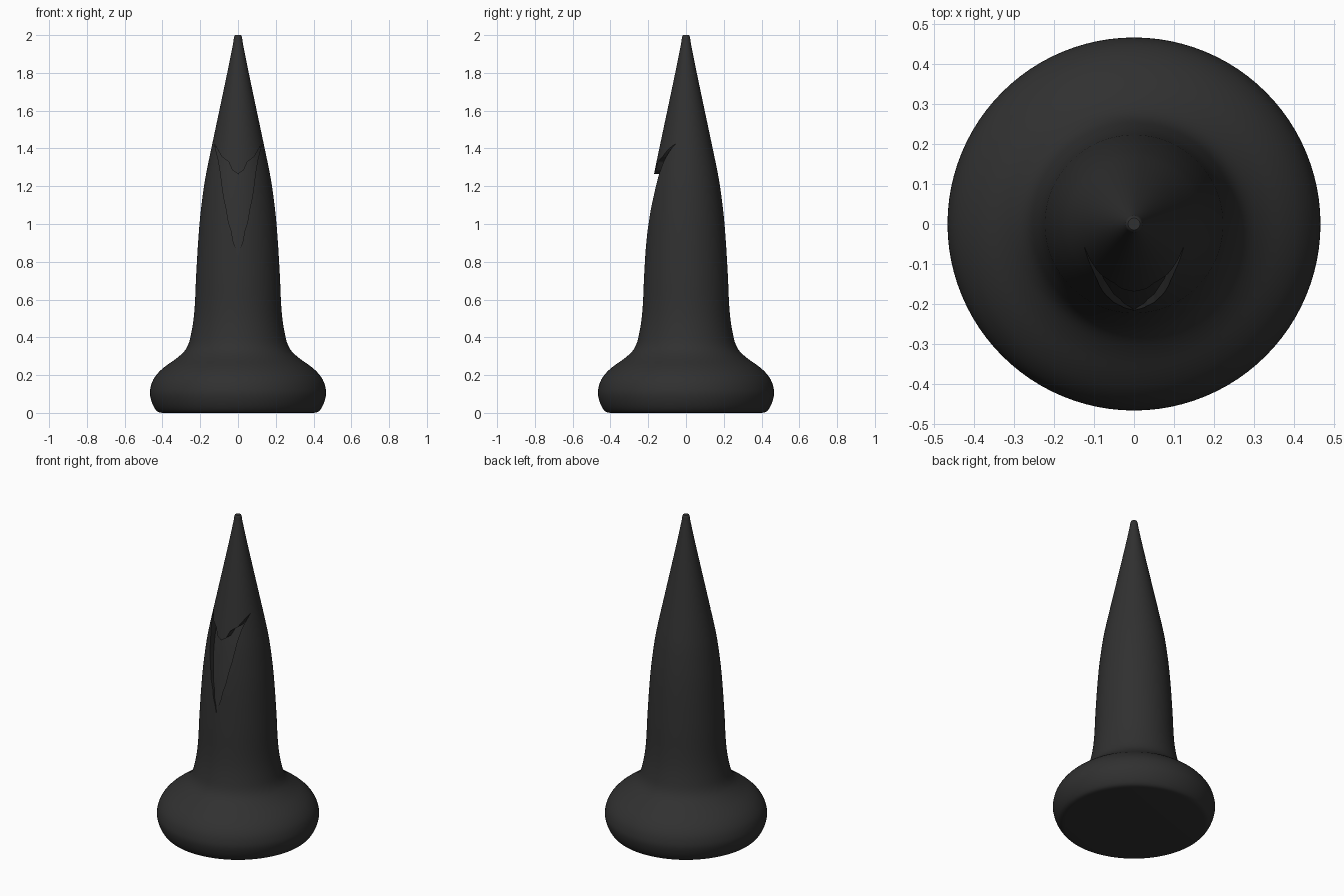
import bpy, bmesh, math
from mathutils import Vector

if "Cube" in bpy.data.objects:
    bpy.data.objects.remove(bpy.data.objects["Cube"])

black = bpy.data.materials.new("matte black")
black.diffuse_color = (0.03, 0.03, 0.03, 1)
black.use_nodes = True
black.node_tree.nodes["Principled BSDF"].inputs["Base Color"].default_value = black.diffuse_color

# (radius, height) of the turned outline
PROFILE = [(.40, 0), (.428, .008), (.452, .045), (.466, .095), (.463, .135), (.449, .175),
           (.42, .215), (.38, .25), (.33, .285), (.288, .322), (.264, .36), (.25, .41),
           (.236, .49), (.228, .58), (.223, .70), (.217, .81), (.21, .92), (.199, 1.05),
           (.18, 1.20), (.162, 1.30), (.137, 1.42), (.099, 1.60), (.057, 1.80),
           (.027, 1.95), (.021, 1.99), (.015, 2.0)]


def refine(pts, n=3):
    """Catmull-Rom smoothing of the outline."""
    out = []
    for i in range(len(pts) - 1):
        a, b, c, d = (Vector(pts[min(max(k, 0), len(pts) - 1)]) for k in range(i - 1, i + 3))
        for s in range(n):
            t = s / n
            out.append(0.5 * (2 * b + (c - a) * t + (2 * a - 5 * b + 4 * c - d) * t * t
                              + (3 * b - a - 3 * c + d) * t ** 3))
    return out + [Vector(pts[-1])]


def finish(name, bm):
    bmesh.ops.recalc_face_normals(bm, faces=bm.faces)
    me = bpy.data.meshes.new(name)
    bm.to_mesh(me)
    bm.free()
    ob = bpy.data.objects.new(name, me)
    bpy.context.collection.objects.link(ob)
    me.materials.append(black)
    return ob


def lathe(name, pts, seg=96, lean=None):
    bm = bmesh.new()
    rings = []
    for r, z in pts:
        dy = lean(z) if lean else 0
        rings.append([bm.verts.new((r * math.cos(2 * math.pi * i / seg),
                                    r * math.sin(2 * math.pi * i / seg) + dy, z))
                      for i in range(seg)])
    for lo, hi in zip(rings, rings[1:]):
        for i in range(seg):
            j = (i + 1) % seg
            bm.faces.new((lo[i], lo[j], hi[j], hi[i]))
    bm.faces.new(rings[0][::-1])
    bm.faces.new(rings[-1])
    return finish(name, bm)


def subtract(target, tool):
    mod = target.modifiers.new("cut", 'BOOLEAN')
    mod.operation = 'DIFFERENCE'
    mod.solver = 'EXACT'
    mod.object = tool
    bpy.context.view_layer.objects.active = target
    bpy.ops.object.modifier_apply(modifier=mod.name)
    tool.hide_render = True


# Flared base and tapering spire in one turned body
outline = refine(PROFILE)
body = lathe("spire_body", outline)

# Leaning core that sets the floor of the recess, deeper toward the top
core = lathe("recess_floor_core", [p for p in outline if p.y > .5],
             lean=lambda z: .1 * max(0, z - .80))

# Leaf-shaped opening with slightly ragged sides under a pointed hood
side = [(.012, .87), (.026, .91), (.034, .96), (.05, 1.01), (.062, 1.08), (.075, 1.14),
        (.085, 1.21), (.092, 1.27), (.104, 1.34), (.125, 1.425), (.085, 1.355), (.05, 1.33), (.03, 1.285)]
loop = [(0, .82)] + side + [(0, 1.265)] + [(-x, z) for x, z in reversed(side)]
bm = bmesh.new()
face = bm.faces.new([bm.verts.new((x, -.4, z)) for x, z in loop])
ext = bmesh.ops.extrude_face_region(bm, geom=[face])
bmesh.ops.translate(bm, vec=(0, .39, 0),
                    verts=[v for v in ext["geom"] if isinstance(v, bmesh.types.BMVert)])
opening = finish("opening_cutter", bm)

subtract(opening, core)
subtract(body, opening)
for helper in (core, opening):
    bpy.data.objects.remove(helper)

# Smooth turned surface with crisp opening edges
bpy.ops.object.select_all(action='DESELECT')
body.select_set(True)
bpy.context.view_layer.objects.active = body
bpy.ops.object.shade_smooth_by_angle(angle=math.radians(35))
